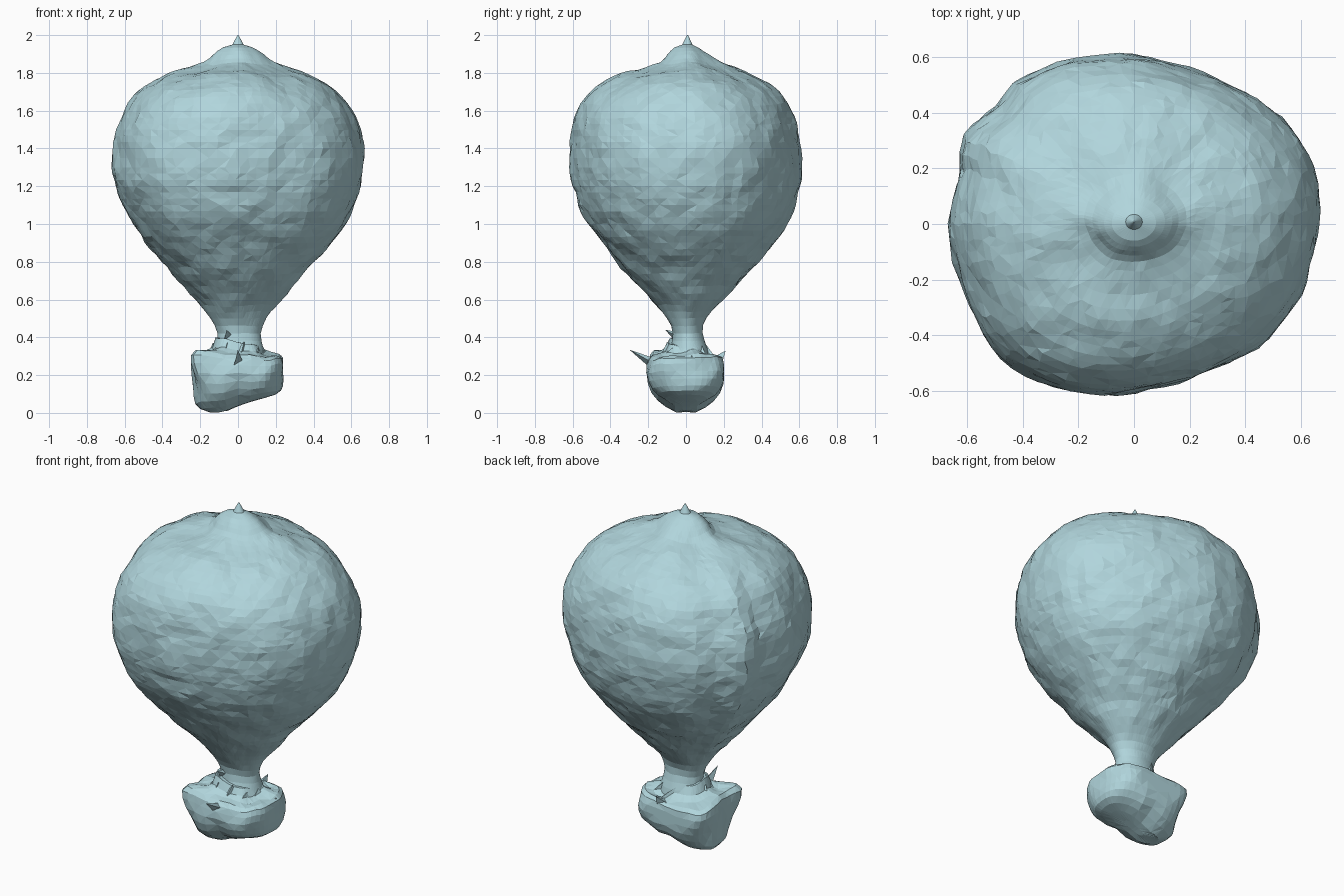
import bpy, bmesh, math, random
from mathutils import Vector, noise

if "Cube" in bpy.data.objects:
    bpy.data.objects.remove(bpy.data.objects["Cube"])

random.seed(4)
mat = bpy.data.materials.new("pale blue")
mat.diffuse_color = (0.44, 0.67, 0.72, 1)
mat.use_nodes = True
mat.node_tree.nodes["Principled BSDF"].inputs["Base Color"].default_value = mat.diffuse_color


def finish(name, bm):
    bmesh.ops.recalc_face_normals(bm, faces=bm.faces)
    bmesh.ops.triangulate(bm, faces=bm.faces)
    me = bpy.data.meshes.new(name)
    bm.to_mesh(me)
    bm.free()
    me.materials.append(mat)
    ob = bpy.data.objects.new(name, me)
    bpy.context.collection.objects.link(ob)
    return ob


def curve(table, t):
    """Smooth interpolation of table rows, keyed by their first value."""
    last = len(table) - 1
    i = next((k for k in range(last) if t <= table[k + 1][0]), last - 1)

    def slope(k, j):
        a, b = table[max(k - 1, 0)], table[min(k + 1, last)]
        return (b[j] - a[j]) / (b[0] - a[0])

    a, b = table[i], table[i + 1]
    d = b[0] - a[0]
    f = min(1, max(0, (t - a[0]) / d))
    return [a[j] * (2 * f**3 - 3 * f**2 + 1) + b[j] * (3 * f**2 - 2 * f**3)
            + d * (slope(i, j) * (f**3 - 2 * f**2 + f) + slope(i + 1, j) * (f**3 - f**2))
            for j in range(1, len(a))]


def bump(t, deg, width):
    d = (math.degrees(t) - deg + 180) % 360 - 180
    return math.exp(-(d / width) ** 2)


def loft(name, rings):
    bm = bmesh.new()
    loops = [[bm.verts.new(p) for p in r] for r in rings]
    n = len(rings[0])
    for k, (a, b) in enumerate(zip(loops, loops[1:])):
        for i in range(n):
            j = (i + 1) % n
            if (i + k) % 2:
                bm.faces.new((a[i], a[j], b[j]))
                bm.faces.new((a[i], b[j], b[i]))
            else:
                bm.faces.new((a[i], a[j], b[i]))
                bm.faces.new((a[j], b[j], b[i]))
    bm.faces.new(loops[0])
    bm.faces.new(loops[-1])
    return finish(name, bm)


# envelope: z, left, right, front, back
PROFILE = [
    (0.27, -.13, .15, -.11, .13), (0.34, -.115, .135, -.085, .115), (0.42, -.11, .12, -.07, .09),
    (0.50, -.15, .15, -.10, .11), (0.60, -.22, .23, -.18, .20), (0.70, -.32, .32, -.28, .29),
    (0.80, -.41, .41, -.37, .39), (0.90, -.50, .50, -.45, .47), (1.00, -.56, .57, -.52, .54),
    (1.10, -.61, .62, -.57, .58), (1.20, -.65, .65, -.60, .605), (1.30, -.665, .665, -.615, .62),
    (1.40, -.66, .665, -.615, .615), (1.50, -.64, .645, -.605, .60), (1.60, -.60, .60, -.58, .565),
    (1.68, -.55, .54, -.53, .52), (1.75, -.47, .46, -.45, .45), (1.80, -.37, .36, -.35, .35),
    (1.835, -.26, .26, -.22, .26), (1.86, -.18, .19, -.14, .18), (1.90, -.13, .14, -.10, .12),
    (1.935, -.08, .08, -.06, .07), (1.95, -.03, .03, -.02, .035), (2.0, -.003, .003, .005, .011)]
# outline seen from above: angle in degrees, radius relative to an ellipse
OUTLINE = [(0, 1), (26, 1.02), (46, .99), (71, .955), (97, 1), (126, 1.05), (137, 1.01),
           (151, 1.06), (162, .99), (176, 1), (200, 1.0), (212, 1.02), (231, 1.07),
           (256, 1.03), (290, .955), (313, .985), (335, .99), (360, 1)]

SEG = 76
# evenly long steps up the profile, so the facets stay square
zs = []
for a, b in zip(PROFILE, PROFILE[1:]):
    steps = max(1, round(math.hypot(b[0] - a[0], b[2] - a[2]) / 0.04))
    if b[0] > 1.96:
        steps = 1
    zs += [a[0] + (b[0] - a[0]) * k / steps for k in range(steps)]
zs.append(2.0)
rings = []
for k, z in enumerate(zs):
    l, r, f, b = curve(PROFILE, z)
    cx, cy, rx, ry = (l + r) / 2, (f + b) / 2, (r - l) / 2, (b - f) / 2
    blend = min(1, max(0, rx / 0.6))
    calm = min(1, rx / 0.25)
    # shoulders droop a little between the four main seams
    droop = 0.022 * max(0, min(1, (z - 1.5) / 0.25, (1.95 - z) / 0.12))
    ring = []
    for i in range(SEG):
        t = math.tau * (i + random.uniform(-.25, .25) * calm) / SEG
        c, s = math.cos(t), math.sin(t)
        shape = 1 + (curve(OUTLINE, math.degrees(t) % 360)[0] - 1) * blend
        p = Vector((cx + rx * c * shape, cy + ry * s * shape, z))
        out = Vector((c, s, (z - 1.3) * 1.6)).normalized()
        lump = 0.010 * noise.noise(p * 4) + 0.012 * noise.noise(p * 10) + 0.005 * noise.noise(p * 23)
        p += out * (lump - .003) * calm
        p.z -= droop * math.sin(2 * t) ** 2
        ring.append(p)
    rings.append(ring)
loft("balloon_envelope", rings)

# basket: height fraction, half width, half depth; last rings sink inside the rim
BASKET = [(0, .06, .02), (0, .15, .06), (.03, .20, .11), (.10, .225, .15), (.22, .232, .18),
          (.4, .236, .20), (.6, .24, .21), (.8, .245, .205), (.95, .24, .195), (1.02, .215, .175),
          (1.03, .17, .14), (1.12, .135, .11), (1.3, .115, .09)]
FLOOR = [(-.26, .03), (-.16, .005), (-.08, .005), (0, .035), (.1, .07), (.2, .09), (.26, .11)]
rings = []
for h, hx, hy in BASKET:
    ring = []
    for i in range(40):
        t = math.tau * i / 40
        c, s = math.cos(t), math.sin(t)
        x = hx * math.copysign(abs(c) ** 0.65, c)
        y = hy * math.copysign(abs(s) ** 0.75, s)
        # keel-like floor, deepest at the left end
        low = curve(FLOOR, max(-.26, min(.26, x)))[0]
        low += max(0, abs(y) - .05) * (.35 if x < .05 else .1)
        d = 1 + 0.06 * noise.noise(Vector((x, y, h * 0.2)) * 9)
        # rim corners pulled out on the left
        if hx > .18:
            d += max(0, h - .3) * (.33 * bump(t, 223, 16) + .22 * bump(t, 137, 18))
        top = 0.295 + 0.025 * noise.noise(Vector((x, y, .2)) * 12) + .02 * bump(t, 200, 40) * (hx > .16)
        ring.append((max(-.25, min(.245, x * d)), max(-.225, min(.2, y * d)), low + (top - low) * h))
    rings.append(ring)
loft("basket", rings)


# torn scraps around the neck and rim
def shard(name, base, tip, w):
    bm = bmesh.new()
    base, tip = Vector(base), Vector(tip)
    axis = (tip - base).normalized()
    u = axis.orthogonal().normalized()
    v = axis.cross(u)
    ring = [bm.verts.new(base + w * (u * math.cos(a) + 0.6 * v * math.sin(a)))
            for a in (0, math.tau / 3, 2 * math.tau / 3)]
    top = bm.verts.new(tip)
    bm.faces.new(ring)
    for i in range(3):
        bm.faces.new((ring[i], ring[(i + 1) % 3], top))
    finish(name, bm)


shard("front_scrap", (0.0, -.17, .26), (0.0, -.30, .335), .04)
shard("back_scrap", (.03, .16, .27), (.05, .21, .33), .045)
shard("right_rim_scrap", (.19, .03, .26), (.23, .03, .305), .05)
shard("neck_scrap", (-.05, -.04, .40), (-.06, -.11, .44), .04)
for i in range(9):
    t = math.tau * (i + random.uniform(-.3, .3)) / 9
    r = random.uniform(.12, .15)
    shard(f"rope_scrap_{i + 1}", (r * math.cos(t), r * .85 * math.sin(t), .28),
          (r * math.cos(t + .2), r * .8 * math.sin(t + .2), random.uniform(.34, .38)), .06)
